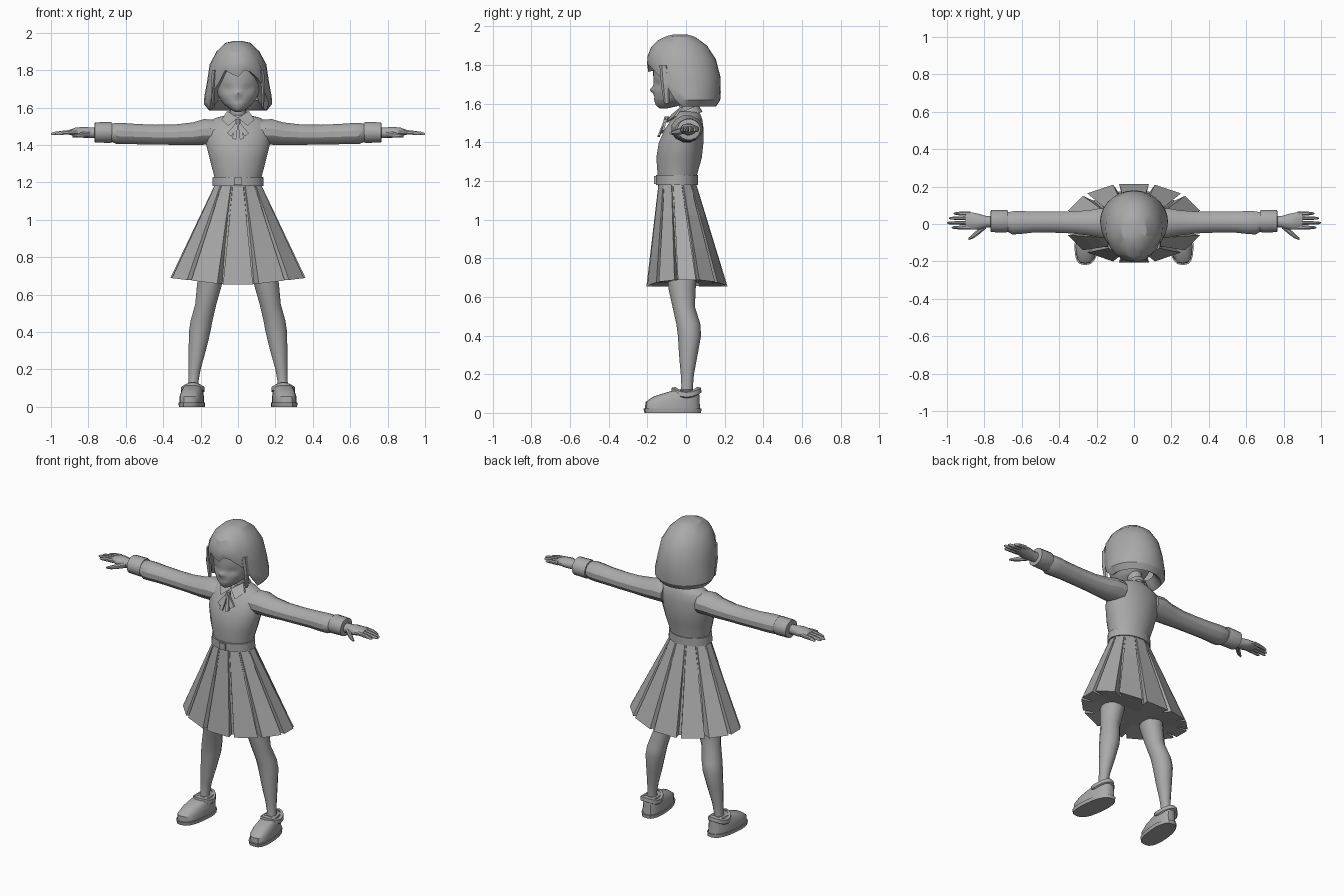
import bpy, bmesh, math
from mathutils import Vector

grey = bpy.data.materials.new("plain grey")
grey.diffuse_color = (0.4, 0.4, 0.4, 1)


def finish(name, bm, angle):
    bmesh.ops.recalc_face_normals(bm, faces=bm.faces)
    me = bpy.data.meshes.new(name)
    bm.to_mesh(me)
    bm.free()
    me.materials.append(grey)
    if angle:
        me.shade_smooth()
        me.set_sharp_from_angle(angle=math.radians(angle))
    ob = bpy.data.objects.new(name, me)
    bpy.context.collection.objects.link(ob)
    return ob


def loft(name, rings, angle=40, caps=(True, True)):
    bm = bmesh.new()
    vs = [[bm.verts.new(p) for p in r] for r in rings]
    n = len(vs[0])
    for a, b in zip(vs, vs[1:]):
        for i in range(n):
            j = (i + 1) % n
            bm.faces.new((a[i], a[j], b[j], b[i]))
    if caps[0]:
        bm.faces.new(vs[0][::-1])
    if caps[1]:
        bm.faces.new(vs[-1])
    return finish(name, bm, angle)


def tube(name, stations, n=12, axis="z", s=1, angle=40):
    """Stations are (x, y, z, ra, rb); s = -1 mirrors across x."""
    rings = []
    for x, y, z, ra, rb in stations:
        ring = []
        for i in range(n):
            t = 2 * math.pi * (i + 0.5) / n
            u, v = ra * math.cos(t), rb * math.sin(t)
            p = (x + u, y + v, z) if axis == "z" else (x, y + u, z + v)
            ring.append((s * p[0], p[1], p[2]))
        rings.append(ring)
    return loft(name, rings, angle)


def body(rows):
    """Rows (z, half width, front y, back y) to tube stations."""
    return [(0, (f + b) / 2, z, w, (b - f) / 2) for z, w, f, b in rows]


def at(rows, z):
    for a, b in zip(rows, rows[1:]):
        if (a[0] - z) * (b[0] - z) <= 0:
            t = (z - a[0]) / (b[0] - a[0])
            return [p + (q - p) * t for p, q in zip(a, b)]
    return list(rows[-1])


def plate(name, pts, s=1, thick=0.012):
    pts = [Vector((s * x, y, z)) for x, y, z in pts]
    return loft(name, [pts, [p + Vector((0, thick, 0)) for p in pts]], 0)


# Torso, neck, belt
tube("bodice", body([(1.17, .125, -.145, .055), (1.23, .128, -.148, .058), (1.32, .152, -.155, .083),
                     (1.40, .172, -.142, .092), (1.47, .178, -.11, .092), (1.52, .165, -.075, .085),
                     (1.545, .12, -.06, .075), (1.56, .06, -.05, .065)]), 20)
tube("neck", [(0, .015, 1.5, .05, .05), (0, .012, 1.57, .043, .045), (0, 0, 1.66, .045, .045)], 14)
tube("belt", body([(1.18, .138, -.155, .062), (1.23, .136, -.155, .062)]), 24)
tube("buckle", [(0, -.156, 1.185, .03, .012), (0, -.156, 1.226, .03, .012)], 4, angle=0)

# Pleated skirt: twelve box pleats that deepen and flare toward the hem
rings = []
for t in (0, 0.33, 0.66, 1, 1.01):
    k = min(t, 1)
    hx, hy, cy = .128 + .242 * k, .1 + .115 * k, -.045 + .05 * k
    ring = []
    for p in range(12):
        for off, f in ((-12.5, 1), (12.5, 1), (13.5, 1 - .19 * k), (16.5, 1 - .19 * k)):
            a = math.radians(p * 30 + off)
            hem = .645 + .045 * abs(math.cos(a))
            if t > 1:
                f *= .35
            ring.append((hx * f * math.cos(a), cy + hy * f * math.sin(a), 1.185 + (hem - 1.185) * k))
    rings.append(ring)
loft("pleated_skirt", rings, 0)

# Head, with nose and eye sockets pushed into the surface
face = [(1.575, .012, -.135, -.10), (1.59, .042, -.155, -.03), (1.62, .078, -.166, .03), (1.66, .105, -.168, .07),
        (1.70, .12, -.168, .10), (1.76, .127, -.170, .12), (1.82, .125, -.168, .12), (1.87, .1, -.14, .1),
        (1.91, .05, -.09, .05)]
rings = []
for r in range(35):
    z, w, f, b = at(face, 1.575 + .335 * r / 34)
    ring = []
    for i in range(40):
        t = 2 * math.pi * i / 40
        x, y = w * math.sin(t), (f + b) / 2 - (b - f) / 2 * math.cos(t)
        if math.cos(t) > 0:
            y -= .02 * math.exp(-(x / .012) ** 2 - ((z - 1.672) / .014) ** 2)
            y += .01 * math.exp(-((abs(x) - .058) / .025) ** 2 - ((z - 1.70) / .022) ** 2)
            y += .004 * math.exp(-(x / .02) ** 2 - ((z - 1.632) / .006) ** 2)
        ring.append((x, y, z))
    rings.append(ring)
loft("head", rings, 60)

# Bob haircut: each column runs from the crown to its own lower limit
hair = [(1.957, .02, -.07, .01), (1.945, .07, -.125, .05), (1.90, .115, -.178, .11), (1.83, .152, -.205, .155),
        (1.74, .165, -.192, .178), (1.66, .18, -.165, .18), (1.62, .183, -.15, .178), (1.585, .155, -.13, .155)]
fringe = [1.60, 1.68, 1.73, 1.80, 1.78, 1.765, 1.80, 1.79, 1.76, 1.72, 1.62]
cols = 28
rings = []
for t, f in [(0, 1), (.03, 1), (.15, 1), (.34, 1), (.58, 1), (.8, 1), (.91, 1), (1, 1), (.97, .84), (.85, .6)]:
    ring = []
    for c in range(cols):
        k = (c + cols // 2) % cols - cols // 2
        low = fringe[k + 5] if abs(k) <= 5 else 1.585
        z, w, yf, yb = at(hair, 1.957 + (low - 1.957) * t)
        a = 2 * math.pi * c / cols
        ring.append((f * w * math.sin(a), (yf + yb) / 2 - f * (yb - yf) / 2 * math.cos(a), z))
    rings.append(ring)
loft("bob_hair", rings, 25, (True, False))

# Ribbon knot
tube("ribbon_knot", [(0, -.105, 1.508, .014, .014), (0, -.098, 1.535, .014, .014)], 8)

# Collar band
ring = lambda r, h: [(r * math.cos(i * math.pi / 8), .01 + r * math.sin(i * math.pi / 8),
                      h + .022 * math.sin(i * math.pi / 8)) for i in range(16)]
loft("collar_band", [ring(.075, 1.535), ring(.056, 1.572), ring(.046, 1.57)], 40, (False, False))

for s, side in ((1, "left"), (-1, "right")):
    # Side hair lock
    tube(side + "_hair_lock", [(.125, -.115, 1.80, .016, .022), (.136, -.105, 1.70, .011, .024),
                               (.132, -.1, 1.60, .007, .014)], 6, s=s, angle=0)
    # Collar flap and ribbon tails
    plate(side + "_collar_flap", [(.0, -.075, 1.545), (.058, -.03, 1.582), (.088, -.06, 1.535),
                                  (.052, -.106, 1.502)], s)
    plate(side + "_ribbon_loop", [(.004, -.108, 1.528), (.058, -.125, 1.462), (.036, -.135, 1.445),
                                  (.0, -.112, 1.508)], s)
    plate(side + "_ribbon_tail", [(.0, -.114, 1.515), (.012, -.114, 1.515), (.032, -.146, 1.435),
                                  (.01, -.148, 1.428)], s)
    # Sleeve and cuff
    tube(side + "_sleeve", [(.12, .005, 1.468, .08, .068), (.18, .005, 1.470, .082, .071), (.24, .006, 1.460, .07, .063),
                            (.34, .008, 1.455, .06, .056), (.44, .01, 1.455, .058, .055), (.54, .01, 1.458, .058, .056),
                            (.61, .008, 1.461, .064, .058), (.65, .006, 1.462, .064, .058), (.685, .012, 1.466, .05, .048)],
         12, "x", s, 30)
    tube(side + "_cuff", [(.675, .015, 1.467, .058, .054), (.683, .015, 1.467, .061, .057),
                          (.765, .015, 1.467, .06, .055), (.768, .015, 1.467, .045, .042)], 16, "x", s)
    # Hand
    tube(side + "_palm", [(.75, .012, 1.465, .03, .03), (.79, .012, 1.465, .032, .03), (.83, .012, 1.468, .044, .03),
                          (.87, .016, 1.470, .048, .023), (.9, .018, 1.468, .044, .014)], 12, "x", s)
    for i, (y, tip) in enumerate(((.056, .965), (.031, .99), (.006, 1.0), (-.019, .975))):
        tube(f"{side}_finger_{i + 1}", [(.875, y, 1.470, .012, .014), (.93, y, 1.466, .011, .012),
                                        (tip - .012, y, 1.461, .008, .009), (tip, y, 1.459, .003, .004)], 8, "x", s)
    tube(side + "_thumb", [(.79, -.005, 1.462, .02, .018), (.83, -.04, 1.455, .018, .016),
                           (.86, -.065, 1.45, .014, .012), (.885, -.08, 1.447, .006, .006)], 8, "x", s)
    # Leg
    tube(side + "_leg", [(.085, -.03, 1.0, .085, .09), (.125, -.025, .8, .08, .085), (.155, -.02, .64, .067, .07),
                         (.172, -.012, .55, .058, .058), (.195, .012, .46, .06, .062), (.205, .018, .40, .059, .06),
                         (.218, .012, .30, .047, .048), (.232, .007, .2, .033, .034), (.238, .006, .14, .028, .03),
                         (.24, 0, .08, .032, .035)], 14, s=s, angle=30)
    # Shoe: sole, upper and ankle strap, toes turned slightly out
    rings = {"sole": [(0, .066, -.215, .078), (.022, .068, -.22, .08)],
             "shoe": [(.02, .062, -.212, .074), (.055, .062, -.21, .07), (.082, .056, -.175, .07),
                      (.1, .05, -.12, .068), (.118, .042, -.06, .066), (.12, .03, -.03, .05)]}
    for part, rows in rings.items():
        out = []
        for z, w, f, b in rows:
            loop = []
            for i in range(20):
                a = 2 * math.pi * i / 20
                ca, sa = math.cos(a), math.sin(a)
                x = w * math.copysign(abs(ca) ** .7, ca)
                y = (f + b) / 2 + (b - f) / 2 * math.copysign(abs(sa) ** .85, sa)
                loop.append((s * (.24 - .1 * y + x * (1 - .9 * max(y, 0))), y, z))
            out.append(loop)
        loft(f"{side}_{part}", out, 35)
    out = []
    for r, h in ((.056, .088), (.064, .094), (.062, .118), (.045, .122)):
        out.append([(s * (.242 + r * math.cos(a)), .002 + 1.22 * r * math.sin(a),
                     h + .012 * math.cos(2 * a) * -1) for a in [i * math.pi / 8 for i in range(16)]])
    loft(side + "_ankle_strap", out, 35, (False, False))
